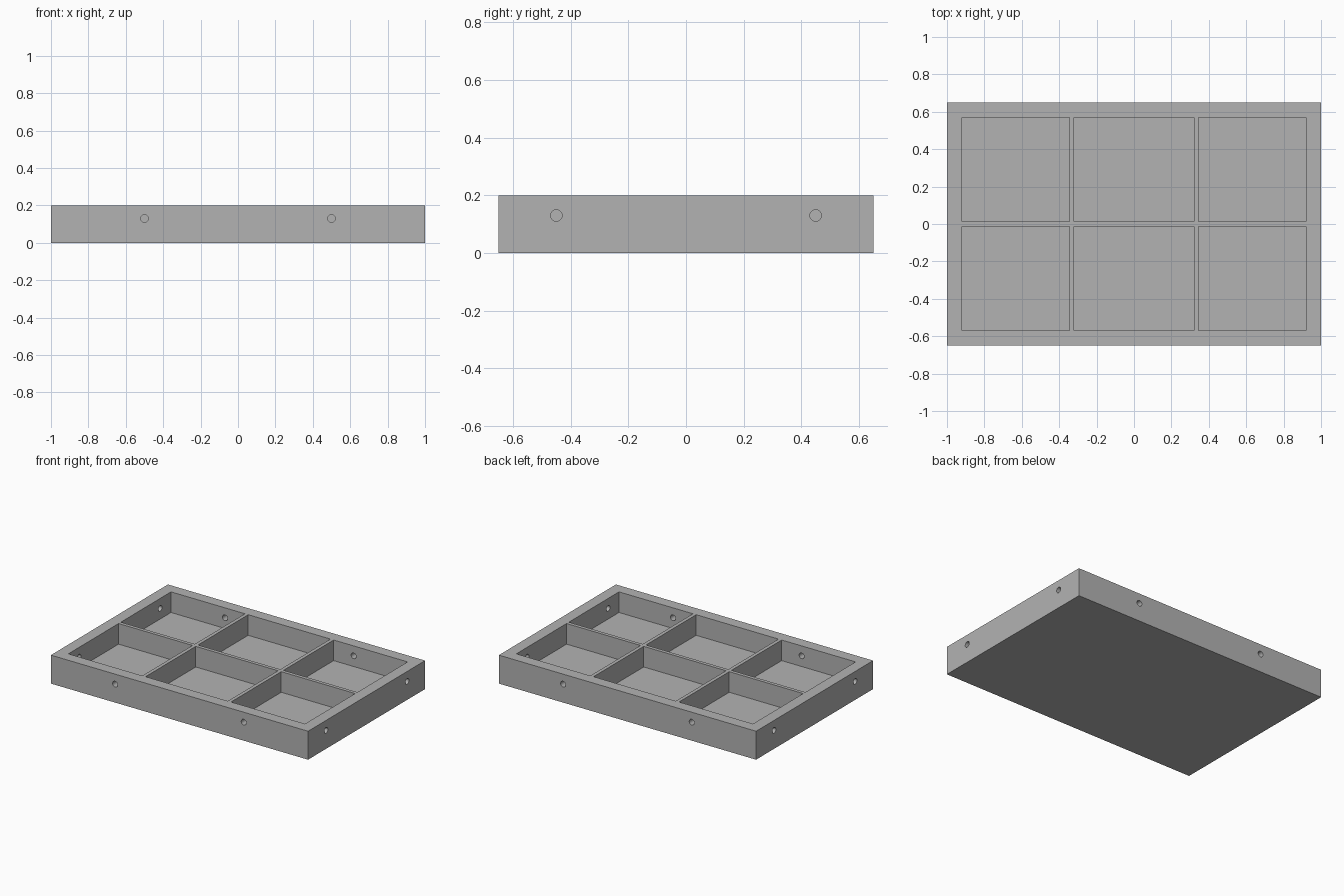
import bpy
import bmesh
from math import pi, radians
from mathutils import Matrix, Vector

cube = bpy.data.objects.get("Cube")
if cube:
    bpy.data.objects.remove(cube, do_unlink=True)

LENGTH, WIDTH, HEIGHT = 2.0, 1.3, 0.2
WALL, FLOOR = 0.08, 0.055
DIVIDER = 0.025
HOLE_Z, HOLE_RADIUS = 0.13, 0.02


def add_box(bm, low, high):
    low, high = Vector(low), Vector(high)
    size = high - low
    bmesh.ops.create_cube(
        bm, size=1,
        matrix=Matrix.Translation((low + high) / 2) @ Matrix.Diagonal((*size, 1)))


def add_drill(bm, centre, axis):
    turn = Matrix.Rotation(pi / 2, 4, "Y" if axis == "X" else "X")
    bmesh.ops.create_cone(
        bm, cap_ends=True, segments=32, radius1=HOLE_RADIUS, radius2=HOLE_RADIUS,
        depth=WALL * 2, matrix=Matrix.Translation(centre) @ turn)


def make_object(name, bm):
    mesh = bpy.data.meshes.new(name)
    bmesh.ops.recalc_face_normals(bm, faces=bm.faces)
    bm.to_mesh(mesh)
    bm.free()
    obj = bpy.data.objects.new(name, mesh)
    bpy.context.collection.objects.link(obj)
    return obj


def cut(target, cutter):
    cutter.hide_render = True
    mod = target.modifiers.new(cutter.name, "BOOLEAN")
    mod.operation = "DIFFERENCE"
    mod.solver = "EXACT"
    mod.object = cutter
    bpy.context.view_layer.objects.active = target
    bpy.ops.object.modifier_apply(modifier=mod.name)
    bpy.data.objects.remove(cutter, do_unlink=True)


# Solid block of the tray
bm = bmesh.new()
add_box(bm, (-LENGTH / 2, -WIDTH / 2, 0), (LENGTH / 2, WIDTH / 2, HEIGHT))
tray = make_object("compartment_tray", bm)

# Six compartments, leaving thin dividers
half_x, half_y = LENGTH / 2 - WALL, WIDTH / 2 - WALL
columns = [(-half_x, -0.32 - DIVIDER), (-0.32, 0.32), (0.32 + DIVIDER, half_x)]
rows = [(-half_y, -DIVIDER / 2), (DIVIDER / 2, half_y)]
bm = bmesh.new()
for x0, x1 in columns:
    for y0, y1 in rows:
        add_box(bm, (x0, y0, FLOOR), (x1, y1, HEIGHT + 0.1))
cut(tray, make_object("compartment_cutter", bm))

# Two round holes through each outer wall
bm = bmesh.new()
for side in (-1, 1):
    for end in (-1, 1):
        add_drill(bm, (end * 0.5, side * (WIDTH - WALL) / 2, HOLE_Z), "Y")
        add_drill(bm, (side * (LENGTH - WALL) / 2, end * 0.45, HOLE_Z), "X")
cut(tray, make_object("hole_cutter", bm))

# Plain grey finish
grey = bpy.data.materials.new("mid_grey")
grey.use_nodes = True
colour = (0.45, 0.45, 0.45, 1)
grey.diffuse_color = colour
grey.node_tree.nodes["Principled BSDF"].inputs["Base Color"].default_value = colour
tray.data.materials.clear()
tray.data.materials.append(grey)

bpy.ops.object.select_all(action="DESELECT")
tray.select_set(True)
bpy.context.view_layer.objects.active = tray
bpy.ops.object.shade_smooth_by_angle(angle=radians(30))
